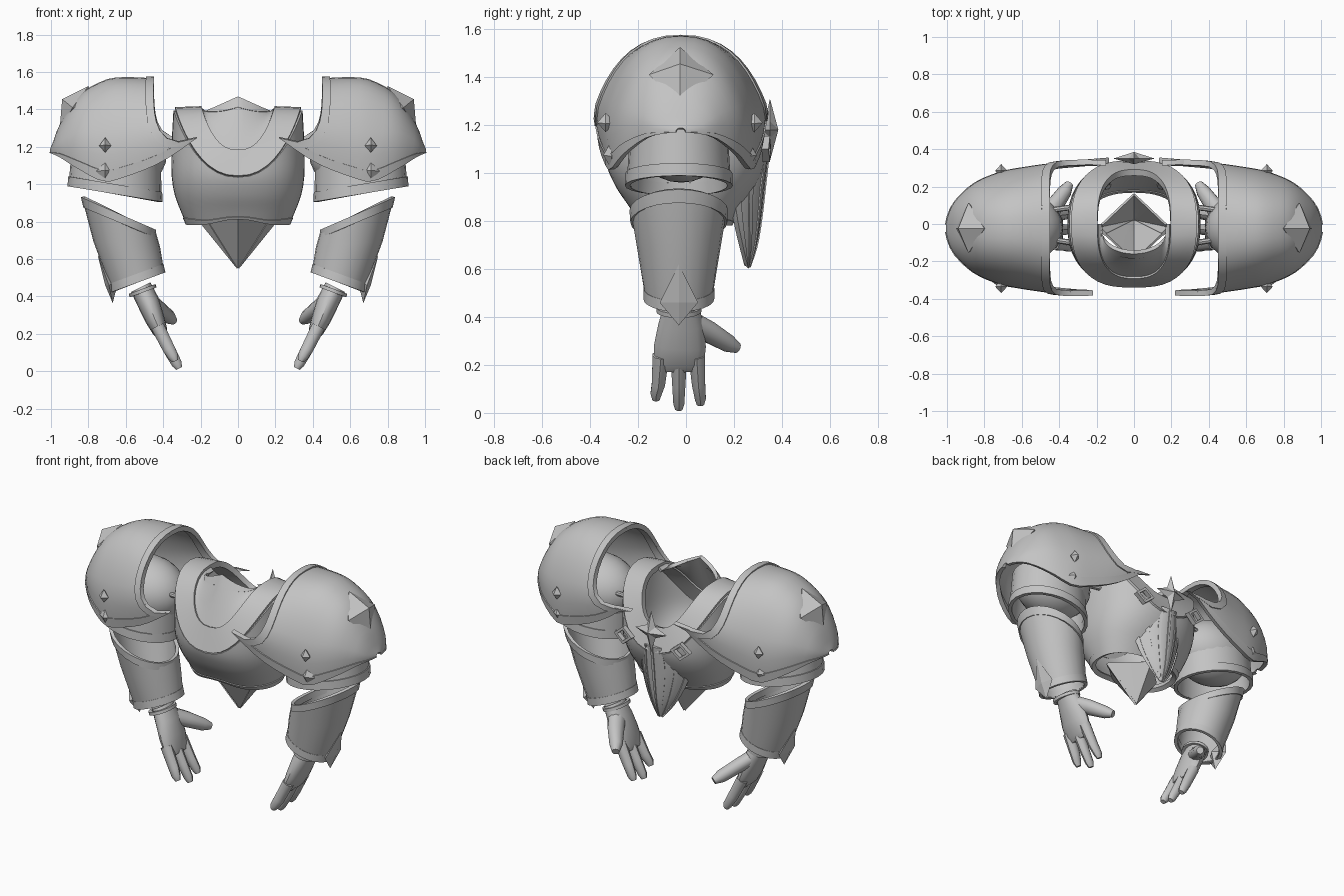
import bpy, bmesh
from math import sin, cos, pi
from mathutils import Vector

cube = bpy.data.objects.get("Cube")
if cube:
    bpy.data.objects.remove(cube)

steel = bpy.data.materials.new("plain_grey")
steel.use_nodes = True
GREY = (0.55, 0.55, 0.55, 1)
steel.diffuse_color = GREY
steel.node_tree.nodes["Principled BSDF"].inputs["Base Color"].default_value = GREY


def finish(name, bm, thick=0, mirror=False, smooth=True):
    me = bpy.data.meshes.new(name)
    bmesh.ops.recalc_face_normals(bm, faces=bm.faces[:])
    for f in bm.faces:
        f.smooth = smooth
    bm.to_mesh(me)
    bm.free()
    me.materials.append(steel)
    ob = bpy.data.objects.new(name, me)
    bpy.context.collection.objects.link(ob)
    if thick:
        m = ob.modifiers.new("thickness", "SOLIDIFY")
        m.thickness, m.offset = thick, 0
    if mirror:
        m = ob.modifiers.new("other_side", "MIRROR")
        m.use_mirror_merge = False
    if smooth:
        ob.modifiers.new("crisp_edges", "EDGE_SPLIT").split_angle = 0.65


def shell(name, fn, nu, nv, thick, u=(0, 1), v=(0, 1), mirror=False):
    """Thin plate over fn(u, v)."""
    bm = bmesh.new()
    g = [[bm.verts.new(fn(u[0] + (u[1] - u[0]) * i / nu, v[0] + (v[1] - v[0]) * j / nv))
          for j in range(nv + 1)] for i in range(nu + 1)]
    for i in range(nu):
        for j in range(nv):
            bm.faces.new((g[i][j], g[i + 1][j], g[i + 1][j + 1], g[i][j + 1]))
    bmesh.ops.remove_doubles(bm, verts=bm.verts[:], dist=0.0005)
    finish(name, bm, thick, mirror)


def loft(name, rings, thick=0):
    """Mirrored tube through rings, capped when solid."""
    bm = bmesh.new()
    rs = [[bm.verts.new(p) for p in r] for r in rings]
    n = len(rs[0])
    for a, b in zip(rs, rs[1:]):
        for i in range(n):
            bm.faces.new((a[i], a[(i + 1) % n], b[(i + 1) % n], b[i]))
    if not thick:
        bm.faces.new(rs[0])
        bm.faces.new(rs[-1])
    finish(name, bm, thick, True)


def cuff(cx, cz, rx, ry, tilt, n=24):
    return [(cx + rx * cos(t) * cos(tilt), -0.03 + ry * sin(t), cz + rx * cos(t) * sin(tilt))
            for t in (2 * pi * k / n for k in range(n))]


def limb(name, path, n=12):
    """Path of (point, thin radius, wide radius)."""
    pts = [Vector(p[0]) for p in path]
    rings = []
    for i, (_, a, b) in enumerate(path):
        d = (pts[min(i + 1, len(pts) - 1)] - pts[max(i - 1, 0)]).normalized()
        s = d.cross(Vector((0, 1, 0))).normalized()
        w = s.cross(d)
        rings.append([pts[i] + s * a * cos(2 * pi * k / n) + w * b * sin(2 * pi * k / n) for k in range(n)])
    loft(name, rings)


def gem(name, base, peak, back, mirror=True):
    """Faceted stud: base outline, outer peak, buried back point."""
    bm = bmesh.new()
    vs = [bm.verts.new(p) for p in base]
    a, b = bm.verts.new(peak), bm.verts.new(back)
    for p, q in zip(vs, vs[1:] + vs[:1]):
        bm.faces.new((p, q, a))
        bm.faces.new((q, p, b))
    finish(name, bm, 0, mirror, False)


def table(rows, x):
    """Smooth interpolation through (x, values...) rows."""
    x = min(max(x, rows[0][0]), rows[-1][0])
    i = max(k for k in range(len(rows) - 1) if rows[k][0] <= x)
    p, q = rows[i], rows[i + 1]
    o, r = rows[max(i - 1, 0)], rows[min(i + 2, len(rows) - 1)]
    h = q[0] - p[0]
    t = (x - p[0]) / h
    out = []
    for k in range(1, len(p)):
        m0 = (q[k] - o[k]) / (q[0] - o[0]) * h
        m1 = (r[k] - p[k]) / (r[0] - p[0]) * h
        out.append((2*t**3 - 3*t*t + 1) * p[k] + (t**3 - 2*t*t + t) * m0 + (3*t*t - 2*t**3) * q[k] + (t**3 - t*t) * m1)
    return out


def power(a, e):
    return abs(a) ** e * (1 if a >= 0 else -1)


# Chest
CHEST = [(0.79, 0.265, 0.18), (0.86, 0.297, 0.225), (0.95, 0.33, 0.285),
         (1.05, 0.345, 0.325), (1.2, 0.345, 0.33), (1.4, 0.335, 0.33)]


def chest(u, v):
    c, s = cos(2 * pi * u), sin(2 * pi * u)
    low = 0.79 + 0.03 * max(0, s) ** 12
    z = low + (1.395 - 0.355 * s * s - low) * v
    rx, ry = table(CHEST, z)
    return rx * power(c, 0.85), -ry * power(s, 0.85), z


def neck(u):
    c, s = cos(2 * pi * u), sin(2 * pi * u)
    return Vector((0.195 * power(c, 0.75), -0.275 * power(s, 0.75), 1.4 - 0.22 * s * s))


def yoke(u, v):
    return Vector(chest(u, 1)).lerp(neck(u), v)


def collar(u, v):
    t = pi * u
    x = 0.175 * cos(t)
    rim = Vector((x, -0.15 * sin(t) ** 0.7, 1.38 + 0.085 * (1 - abs(x) / 0.175)))
    return neck(u / 2).lerp(rim, v)


shell("breastplate", chest, 48, 12, 0.02)
shell("waist_trim", chest, 48, 2, 0.03, v=(0, 0.06))
shell("neck_yoke", yoke, 48, 4, 0.035)
shell("neck_guard", collar, 24, 5, 0.015)
shell("neck_guard_trim", collar, 24, 1, 0.022, v=(0.8, 1))


# Pointed waist plate, front and rear halves
def waist_front(u, v):
    top = Vector((0.19 * u, -0.2 + 0.18 * abs(u), 0.83 - 0.04 * abs(u)))
    return top.lerp(Vector((0, 0.02, 0.555)), v)


def waist_rear(u, v):
    top = Vector((0.19 * u, 0.16 - 0.18 * abs(u), 0.79))
    return top.lerp(Vector((0, 0.02, 0.555)), v)


shell("waist_point", waist_front, 8, 6, 0.012, u=(-1, 1))
shell("waist_point_trim", waist_front, 2, 6, 0.022, u=(0.8, 1), mirror=True)
shell("waist_point_rear", waist_rear, 8, 6, 0.012, u=(-1, 1))

# Ribbed back plate
LEAF = [(0.61, 0.005, 0.255), (0.7, 0.075, 0.285), (0.82, 0.135, 0.305), (0.95, 0.17, 0.32), (1.08, 0.14, 0.335)]


def leaf(u, v):
    z = 0.61 + 0.47 * v
    w, y = table(LEAF, z)
    return w * u, y - 0.75 * w * u * u, z


shell("back_plate", leaf, 12, 12, 0.02, u=(-1, 1))
shell("back_plate_trim", leaf, 1, 12, 0.035, u=(0.88, 1), mirror=True)
for k in range(-2, 3):
    shell("back_rib", leaf, 1, 12, 0.03, u=(k * 0.33 - 0.05, k * 0.33 + 0.05))

# Back star and side clasps
star = [((0.13 if k % 2 == 0 else 0.05) * sin(k * pi / 4) * 0.85, 0.35,
         1.18 + (0.13 if k % 2 == 0 else 0.05) * cos(k * pi / 4)) for k in range(8)]
gem("back_star", star, (0, 0.385, 1.18), (0, 0.32, 1.18), False)


def clasp(u, v):
    r, a = 0.035 + 0.02 * v, 2 * pi * u
    return 0.2 + r * 1.2 * cos(a), 0.335 - 0.1 * r * cos(a), 1.1 + r * sin(a)


shell("back_clasp", clasp, 4, 1, 0.03, mirror=True)

# Shoulder plates
DOME = [(0.13, 0.39, 1.56, 1.27), (0.22, 0.385, 1.56, 1.25), (0.33, 0.375, 1.56, 1.17), (0.45, 0.362, 1.56, 1.1),
        (0.62, 0.335, 1.565, 1.035), (0.71, 0.315, 1.55, 1.015), (0.85, 0.25, 1.465, 1.085),
        (0.95, 0.15, 1.31, 1.15), (0.985, 0.08, 1.215, 1.165), (0.998, 0.02, 1.185, 1.17)]


def dome(u, v):
    a = pi * v
    s = max(0, sin(a))
    reach = 0.23 if v < 0.5 else 0.3
    inner = 0.45 - reach * (1 - s) ** 4
    x = inner + (0.998 - inner) * (1 - (1 - u) ** 1.6)
    w, top, low = table(DOME, x)
    tuck = 0.9 + 0.1 * min(1, 2.5 * s)
    return x, -0.022 - w * tuck * power(cos(a), 0.85), low + (top - low) * s


shell("shoulder_plate", dome, 16, 24, 0.015, mirror=True)
shell("shoulder_neck_trim", dome, 1, 24, 0.03, u=(0, 0.05), mirror=True)
for edge in ((0, 0.035), (0.965, 1)):
    shell("shoulder_lower_trim", dome, 16, 1, 0.026, v=edge, mirror=True)

gem("shoulder_diamond", [(0.8, -0.025, 1.525), (0.885, -0.155, 1.41), (0.955, -0.025, 1.28), (0.885, 0.115, 1.41)],
    (0.94, -0.025, 1.455), (0.75, -0.025, 1.38))
for side in (-1, 1):
    for z, r, y in ((1.21, 0.04, 0.31), (1.075, 0.06, 0.285)):
        yy = -0.025 + side * y
        gem("shoulder_stud", [(0.71, yy, z + r), (0.71 + r * 0.8, yy, z - r * 0.1), (0.71, yy, z - r),
                              (0.71 - r * 0.8, yy, z - r * 0.1)], (0.71, yy + side * 0.035, z), (0.71, yy - side * 0.04, z))

# Shoulder joint and links to the chest
bm = bmesh.new()
bmesh.ops.create_uvsphere(bm, u_segments=24, v_segments=14, radius=1)
for v in bm.verts:
    v.co = Vector((0.63 + 0.25 * v.co.x, -0.02 + 0.2 * v.co.y, 1.16 + 0.2 * v.co.z))
finish("shoulder_joint", bm, 0, True)
for y in (-0.1, 0.09):
    limb("shoulder_link", [((0.33, y, 1.21), 0.015, 0.015), ((0.46, y * 0.8, 1.2), 0.015, 0.015)], 8)

# Arm armour
loft("upper_arm_guard", [cuff(0.65, 1.2, 0.23, 0.195, 0.1), cuff(0.657, 0.95, 0.245, 0.21, 0.17)], 0.015)
loft("upper_arm_trim", [cuff(0.657, 1.0, 0.244, 0.212, 0.17), cuff(0.657, 0.947, 0.247, 0.214, 0.17)], 0.022)
loft("forearm_guard", [cuff(0.638, 0.84, 0.208, 0.192, 0.436), cuff(0.595, 0.68, 0.172, 0.165, 0.1),
                       cuff(0.535, 0.48, 0.142, 0.132, -0.36)], 0.015)
loft("forearm_top_trim", [cuff(0.64, 0.845, 0.21, 0.196, 0.436), cuff(0.632, 0.795, 0.203, 0.192, 0.42)], 0.02)
loft("forearm_bottom_trim", [cuff(0.545, 0.52, 0.146, 0.138, -0.36), cuff(0.535, 0.475, 0.147, 0.138, -0.36)], 0.02)
gem("wrist_diamond", [(0.75, -0.03, 0.62), (0.69, -0.11, 0.46), (0.67, -0.03, 0.365), (0.69, 0.05, 0.46)],
    (0.71, -0.03, 0.46), (0.64, -0.03, 0.48))

# Hands
loft("glove_cuff", [cuff(0.513, 0.44, 0.066, 0.084, -0.36), cuff(0.507, 0.422, 0.066, 0.084, -0.36)], 0.02)
limb("palm", [((0.52, -0.02, 0.45), 0.058, 0.072), ((0.48, -0.02, 0.37), 0.06, 0.095),
              ((0.445, -0.025, 0.28), 0.052, 0.108), ((0.415, -0.03, 0.21), 0.04, 0.105),
              ((0.4, -0.03, 0.18), 0.025, 0.098)], 16)
for y0, y1, z in ((-0.105, -0.125, 0.055), (-0.03, -0.03, 0.015), (0.045, 0.06, 0.035)):
    x = 0.315 + (z - 0.015) * 0.5
    limb("finger", [((0.43, y0, 0.24), 0.036, 0.036), ((0.37, (y0 + y1) / 2, 0.12), 0.033, 0.029),
                    ((x + 0.012, y1, z + 0.025), 0.028, 0.024), ((x, y1, z), 0.017, 0.016)], 10)
limb("thumb", [((0.48, 0.01, 0.38), 0.045, 0.055), ((0.43, 0.09, 0.34), 0.042, 0.05),
               ((0.37, 0.175, 0.29), 0.038, 0.038), ((0.345, 0.215, 0.27), 0.022, 0.022)])
